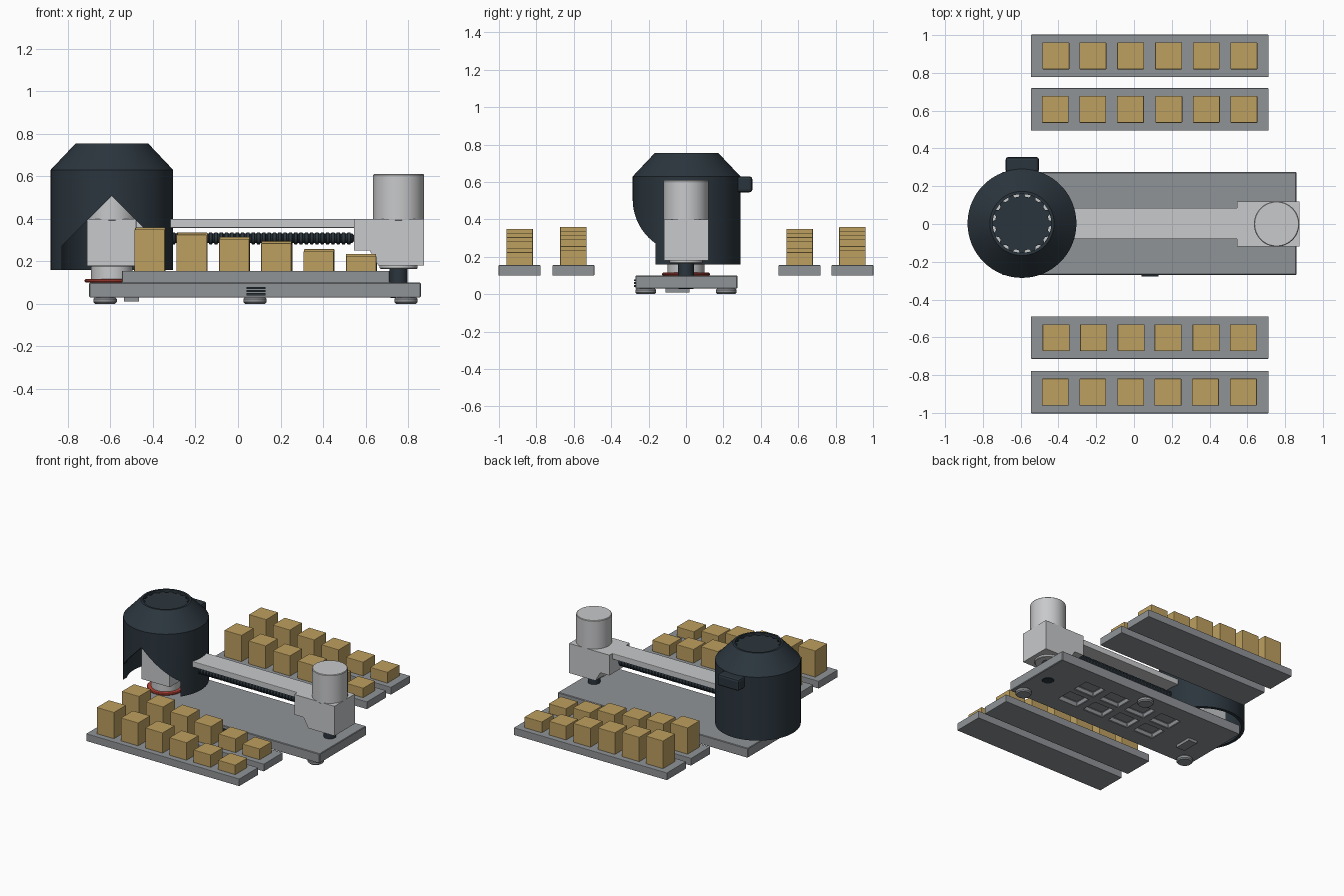
import bpy, bmesh, math, random
from mathutils import Matrix

random.seed(4)
cube = bpy.data.objects.get("Cube")
if cube:
    bpy.data.objects.remove(cube, do_unlink=True)


def material(name, rgb):
    m = bpy.data.materials.new(name)
    m.use_nodes = True
    m.diffuse_color = (*rgb, 1)
    bsdf = next(n for n in m.node_tree.nodes if n.type == 'BSDF_PRINCIPLED')
    bsdf.inputs["Base Color"].default_value = (*rgb, 1)
    return m


DARK = material("dark slate", (0.024, 0.036, 0.047))
LIGHT = material("light grey", (0.58, 0.585, 0.595))
GREY = material("mid grey", (0.28, 0.295, 0.31))
GOLD = material("golden tan", (0.51, 0.35, 0.115))
RED = material("red", (0.5, 0.06, 0.04))


def finish(name, bm, mat, smooth=False, bevel=0):
    bmesh.ops.recalc_face_normals(bm, faces=bm.faces[:])
    me = bpy.data.meshes.new(name)
    bm.to_mesh(me)
    bm.free()
    ob = bpy.data.objects.new(name, me)
    bpy.context.collection.objects.link(ob)
    me.materials.append(mat)
    if bevel:
        mod = ob.modifiers.new("Bevel", 'BEVEL')
        mod.width, mod.segments, mod.limit_method = bevel, 2, 'ANGLE'
    if smooth:
        shade(ob)
    return ob


def activate(ob):
    bpy.ops.object.select_all(action='DESELECT')
    ob.select_set(True)
    bpy.context.view_layer.objects.active = ob


def shade(ob):
    activate(ob)
    bpy.ops.object.shade_smooth_by_angle(angle=math.radians(35))


def add_box(bm, x, y, z):
    """Box from (low, high) ranges."""
    c = [sum(r) / 2 for r in (x, y, z)]
    s = [r[1] - r[0] for r in (x, y, z)]
    bmesh.ops.create_cube(bm, size=1, matrix=Matrix.Translation(c) @ Matrix.Diagonal((*s, 1)))


def box(name, x, y, z, mat, bevel=0):
    bm = bmesh.new()
    add_box(bm, x, y, z)
    return finish(name, bm, mat, bevel=bevel)


def prism(name, points, y0, y1, mat):
    """Extrude an x-z outline along y."""
    bm = bmesh.new()
    face = bm.faces.new([bm.verts.new((px, y0, pz)) for px, pz in points])
    ext = bmesh.ops.extrude_face_region(bm, geom=[face])
    verts = [v for v in ext["geom"] if isinstance(v, bmesh.types.BMVert)]
    bmesh.ops.translate(bm, verts=verts, vec=(0, y1 - y0, 0))
    return finish(name, bm, mat)


def lathe(name, profile, x, y, mat, steps=64, closed=False):
    """Revolve (radius, height) points around a vertical axis."""
    bm = bmesh.new()
    verts = [bm.verts.new((r, 0, z)) for r, z in profile]
    pairs = list(zip(verts, verts[1:]))
    if closed:
        pairs.append((verts[-1], verts[0]))
    edges = [bm.edges.new(p) for p in pairs]
    bmesh.ops.spin(bm, geom=verts + edges, cent=(0, 0, 0), axis=(0, 0, 1),
                   angle=2 * math.pi, steps=steps, use_merge=True)
    bmesh.ops.remove_doubles(bm, verts=bm.verts[:], dist=1e-5)
    bmesh.ops.translate(bm, verts=bm.verts[:], vec=(x, y, 0))
    return finish(name, bm, mat, smooth=True)


def cylinder(name, r, z0, z1, x, y, mat, chamfer=0.004):
    return lathe(name, [(0, z0), (r - chamfer, z0), (r, z0 + chamfer), (r, z1 - chamfer),
                        (r - chamfer, z1), (0, z1)], x, y, mat, 48)


def cut(ob, cutter):
    mod = ob.modifiers.new("Cut", 'BOOLEAN')
    mod.operation, mod.solver, mod.object = 'DIFFERENCE', 'EXACT', cutter
    activate(ob)
    bpy.ops.object.modifier_apply(modifier=mod.name)
    bpy.data.objects.remove(cutter, do_unlink=True)


# Base plate with pockets underneath
base = box("base_plate", (-0.70, 0.86), (-0.27, 0.275), (0.03, 0.10), GREY)
bm = bmesh.new()
for i in range(4):
    for side in (-1, 1):
        cx, cy = 0.46 - i * 0.22, side * 0.085
        add_box(bm, (cx - 0.08, cx + 0.08), (cy - 0.06, cy + 0.06), (0, 0.065))
cut(base, finish("pocket_cutter", bm, GREY))
mod = base.modifiers.new("Bevel", 'BEVEL')
mod.width, mod.limit_method = 0.004, 'ANGLE'

# Three feet, underside bar and front ports
for name, fx, fy in (("left_foot", 0.79, -0.215), ("middle_foot", 0.08, 0.215),
                     ("right_foot", -0.625, -0.215)):
    cylinder(name, 0.055, 0, 0.031, fx, fy, GREY, 0.008)
box("underside_bar", (-0.535, -0.465), (-0.11, 0.02), (0.01, 0.032), GREY)
for i in range(3):
    box("front_port", (0.04, 0.13), (-0.278, -0.268), (0.04 + i * 0.015, 0.05 + i * 0.015), DARK)

# Pivot column and its housing
PX, HX = 0.755, -0.593
cylinder("pivot_bolt", 0.042, 0.028, 0.18, PX, 0, DARK)
cylinder("pivot_flange", 0.09, 0.165, 0.185, PX, 0, LIGHT)
prism("pivot_housing", [(0.545, 0.40), (0.875, 0.40), (0.875, 0.18), (0.66, 0.18),
                        (0.62, 0.25), (0.545, 0.25)], -0.118, 0.12, LIGHT)
cylinder("pivot_motor", 0.12, 0.39, 0.61, PX, 0, LIGHT)

# Arm and threaded drive rod
box("arm_beam", (-0.59, 0.56), (-0.08, 0.085), (0.357, 0.40), LIGHT, 0.004)
rod = [(0, -0.56)]
for i in range(44):
    z = -0.56 + i * 0.025
    rod += [(0.028, z), (0.028, z + 0.013), (0.022, z + 0.016), (0.022, z + 0.022)]
rod.append((0, 0.56))
screw = lathe("drive_screw", rod, 0, 0, DARK, 16)
screw.rotation_euler = (0, math.pi / 2, 0)
screw.location = (0, 0, 0.308)

# Working head under the hood
box("head_housing", (-0.71, -0.478), (-0.118, 0.12), (0.178, 0.40), LIGHT, 0.003)
cylinder("head_motor", 0.12, 0.39, 0.62, HX, 0, LIGHT)
cylinder("head_spindle", 0.098, 0.11, 0.18, HX, 0, LIGHT)
cylinder("red_pad", 0.128, 0.10, 0.116, HX, 0, RED, 0.005)

# Hood: hollow revolved shell with a gabled front opening
hood = lathe("hood", [(0.288, 0.16), (0.288, 0.63), (0.17, 0.755), (0.155, 0.755),
                      (0.155, 0.73), (0.265, 0.618), (0.265, 0.16)],
             HX, 0.003, DARK, 96, True)
cut(hood, prism("opening_cutter", [(HX - 0.235, 0.1), (HX + 0.235, 0.1), (HX + 0.235, 0.272),
                                   (HX, 0.507), (HX - 0.235, 0.272)], -0.5, -0.02, DARK))
shade(hood)
box("hood_tab", (-0.68, -0.503), (0.27, 0.355), (0.545, 0.63), DARK, 0.015)

# Top cap: scalloped dark knob over a light disc
cylinder("cap_backing", 0.16, 0.70, 0.72, HX, 0.003, LIGHT, 0.002)
bm = bmesh.new()
ring = []
for i in range(96):
    a = 2 * math.pi * i / 96
    r = 0.158 if math.cos(16 * a) > -0.4 else 0.142
    ring.append(bm.verts.new((HX + r * math.cos(a), 0.003 + r * math.sin(a), 0.715)))
ext = bmesh.ops.extrude_face_region(bm, geom=[bm.faces.new(ring)])
bmesh.ops.translate(bm, verts=[v for v in ext["geom"] if isinstance(v, bmesh.types.BMVert)],
                    vec=(0, 0, 0.025))
finish("hood_cap", bm, DARK)

# Four trays with blocks of falling height
heights = (0.36, 0.335, 0.315, 0.295, 0.257, 0.235)
for row, cy in enumerate((-0.89, -0.602, 0.607, 0.89)):
    box("tray", (-0.545, 0.712), (cy - 0.112, cy + 0.112), (0.10, 0.155), GREY, 0.003)
    for i, top in enumerate(heights):
        cx = -0.415 + i * 0.199 + random.uniform(-0.003, 0.003)
        z1 = top - (0.01 if row in (0, 2) else 0)
        box("block", (cx - 0.071, cx + 0.071), (cy - 0.071, cy + 0.071), (0.15, z1), GOLD, 0.003)
